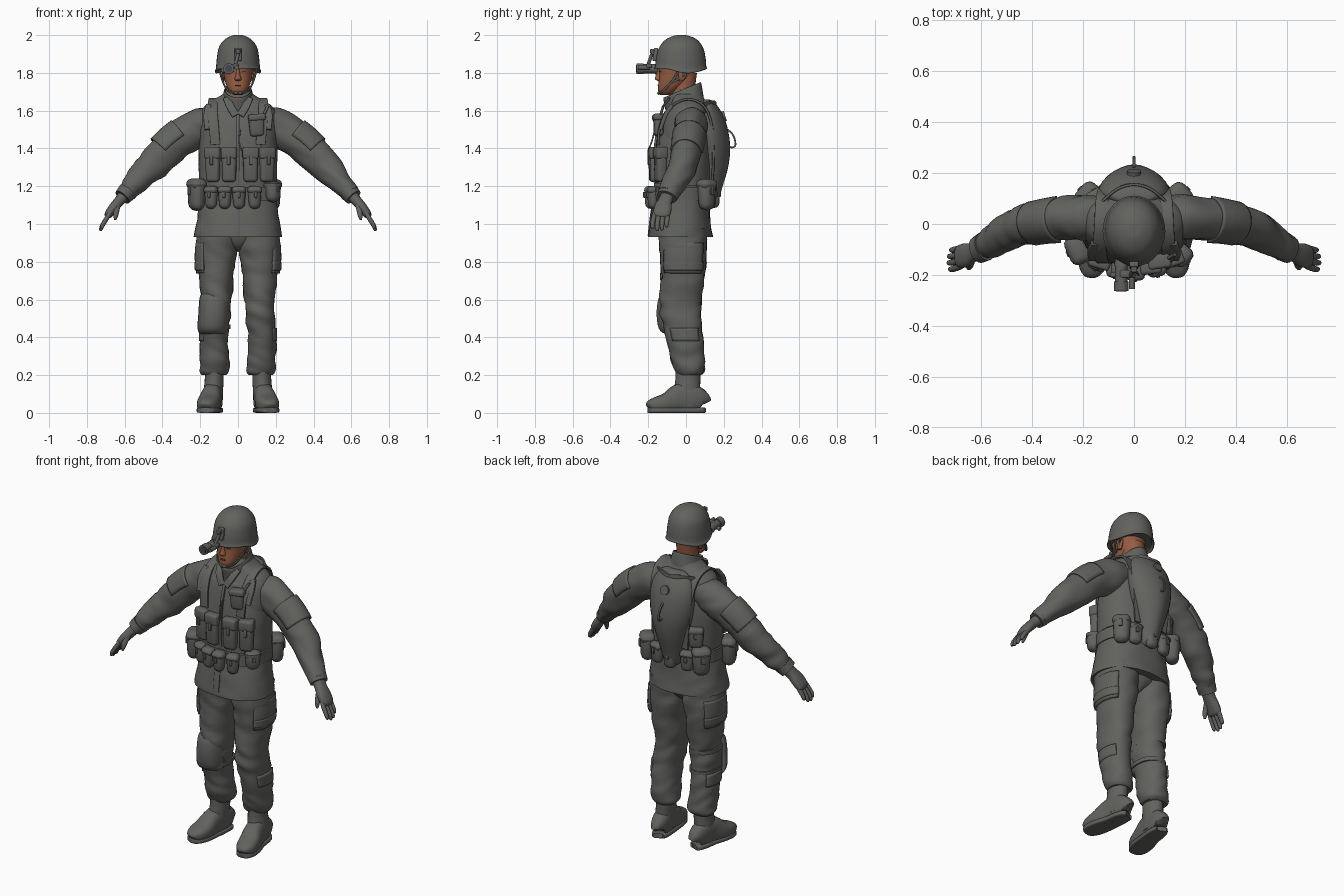
import bpy, bmesh, math
from mathutils import Vector, Matrix, noise


def material(name, rgb):
    m = bpy.data.materials.new(name)
    m.diffuse_color = (*rgb, 1)
    return m


CLOTH = material("grey cloth", (0.120, 0.124, 0.113))
SKIN = material("skin", (0.30, 0.108, 0.057))
LIP = material("lips and brows", (0.17, 0.055, 0.033))
LENS = material("dark lens", (0.05, 0.07, 0.085))


def finish(name, bm, mat, flip=False, angle=42):
    if flip:
        bmesh.ops.scale(bm, vec=(-1, 1, 1), verts=bm.verts)
    bmesh.ops.recalc_face_normals(bm, faces=bm.faces)
    me = bpy.data.meshes.new(name)
    bm.to_mesh(me)
    bm.free()
    me.materials.append(mat)
    me.shade_smooth()
    me.set_sharp_from_angle(angle=math.radians(angle))
    ob = bpy.data.objects.new(name, me)
    bpy.context.collection.objects.link(ob)
    return ob


def spline(rows, steps):
    """Catmull-Rom through rows of numbers."""
    out = []
    for i in range(len(rows) - 1):
        a, b, c, d = (rows[max(i - 1, 0)], rows[i], rows[i + 1], rows[min(i + 2, len(rows) - 1)])
        for k in range(steps):
            t = k / steps
            out.append([0.5 * (2 * q + (r - p) * t + (2 * p - 5 * q + 4 * r - s) * t * t
                               + (3 * q - p - 3 * r + s) * t ** 3) for p, q, r, s in zip(a, b, c, d)])
    return out + [list(rows[-1])]


def loft(name, rings, mat=CLOTH, ref=None, n=24, steps=4, p=2, folds=0, arc=None,
         thick=0, flip=False, warp=None, angle=42):
    """Skin over rings (x, y, z, rx, ry); level rings, or square to the path when ref is given."""
    rows = spline(rings, steps)
    bm = bmesh.new()
    loops = []
    for i, (x, y, z, rx, ry) in enumerate(rows):
        c, S, N = Vector((x, y, z)), Vector((1, 0, 0)), Vector((0, 1, 0))
        if ref:
            T = (Vector(rows[min(i + 1, len(rows) - 1)][:3]) - Vector(rows[max(i - 1, 0)][:3])).normalized()
            S = Vector(ref)
            S = (S - T * S.dot(T)).normalized()
            N = T.cross(S)
        loop = []
        for k in range(n):
            a = 2 * math.pi * k / n
            if arc:
                a = math.radians(arc[0] + (arc[1] - arc[0]) * k / (n - 1))
            u, v = math.cos(a), math.sin(a)
            off = (S * rx * math.copysign(abs(u) ** (2 / p), u) + N * ry * math.copysign(abs(v) ** (2 / p), v))
            co = c + off
            if folds:
                q = Vector((co.x * 9, co.y * 9, co.z * 20 + co.x * 9 * (-1 if flip else 1)))
                co += off.normalized() * folds * noise.noise(q)
            loop.append(bm.verts.new(warp(co) if warp else co))
        loops.append(loop)
    for a, b in zip(loops, loops[1:]):
        for k in range(n - 1 if arc else n):
            bm.faces.new((a[k], a[(k + 1) % n], b[(k + 1) % n], b[k]))
    if not arc:
        bm.faces.new(loops[0])
        bm.faces.new(loops[-1])
    ob = finish(name, bm, mat, flip, angle)
    if thick:
        mod = ob.modifiers.new("thickness", 'SOLIDIFY')
        mod.thickness, mod.offset = thick, 0
    return ob


def box(name, loc, size, rz=0, bevel=0.012, taper=1.0, mat=CLOTH, rx=0, ry=0):
    bm = bmesh.new()
    bmesh.ops.create_cube(bm, size=1)
    for v in bm.verts:
        k = taper if v.co.z < 0 else 1
        v.co = Vector((v.co.x * size[0] * k, v.co.y * size[1] * k, v.co.z * size[2]))
    bmesh.ops.bevel(bm, geom=bm.edges[:], offset=bevel, segments=3, profile=0.5, affect='EDGES')
    rot = Matrix.Rotation(rz, 4, 'Z') @ Matrix.Rotation(ry, 4, 'Y') @ Matrix.Rotation(rx, 4, 'X')
    bm.transform(Matrix.Translation(loc) @ rot)
    return finish(name, bm, mat, angle=50)


def pouch(name, x, y, z, w, d, h, rz=0, taper=0.9, soft=False):
    """Pouch with an overhanging flap and a closing tab on its outer (-y) side."""
    box(name, (x, y, z), (w, d, h), rz, min(w, d) * (.42 if soft else .3), taper)
    g = 0.003 if soft else 0.006
    box(name + "_flap", (x, y, z + h * 0.33), (w + g, d + g, h * 0.35), rz, min(w, d) * (.36 if soft else .24))
    o = Matrix.Rotation(rz, 3, 'Z') @ Vector((0, -d / 2, 0))
    box(name + "_tab", (x + o.x, y + o.y, z + h * 0.12), (w * 0.22, 0.012, h * 0.26), rz, 0.004)


def strap(name, pts, w, t=0.008, ref=(1, 0, 0), flip=False, mat=CLOTH):
    loft(name, [(*q, w / 2, t / 2) for q in pts], mat, ref, n=16, p=5, flip=flip)


def rod(name, a, b, r, mat=CLOTH, r2=None):
    ref = (1, 0, 0) if abs(a[0] - b[0]) < 0.02 else (0, 1, 0)
    loft(name, [(*a, r, r), (*b, r2 or r, r2 or r)], mat, ref, n=16, steps=1)


# Jacket, hem and collar
loft("jacket", [(0, -.03, .93, .232, .168), (0, -.03, .95, .23, .167), (0, -.028, 1.05, .215, .155),
                (0, -.02, 1.16, .2, .143), (0, -.015, 1.3, .2, .14), (0, -.01, 1.45, .205, .138),
                (0, .0, 1.55, .205, .125), (0, .008, 1.61, .192, .108), (0, .01, 1.65, .145, .092),
                (0, .004, 1.685, .085, .08), (0, .0, 1.71, .06, .07)], n=40, p=2.3, folds=.007)
strap("jacket_placket", [(-.01, -.199, .94), (-.01, -.186, 1.05), (-.01, -.166, 1.16)], .04)
tilt = lambda c: Vector((c.x, c.y, c.z + c.y * .42))
loft("collar", [(0, -.005, 1.62, .105, .1), (0, -.012, 1.67, .085, .1), (0, -.02, 1.712, .074, .1),
                (0, -.02, 1.717, .068, .092), (0, -.015, 1.69, .06, .07)], n=28, warp=tilt)
for f in (False, True):
    strap("collar_lapel", [(.06, -.085, 1.668), (.042, -.118, 1.625), (.012, -.135, 1.575)], .042, .012, flip=f)

# Trousers: seat, legs, cargo pockets; boots
loft("trouser_seat", [(0, -.012, .855, .012, .05), (0, -.012, .88, .05, .085), (0, -.012, .92, .13, .108),
                      (0, -.015, 1.0, .2, .125)], n=32)
flat = lambda c: Vector((c.x, c.y, max(c.z, 0.0)))
for side, f in (("left", False), ("right", True)):
    s = -1 if f else 1
    loft(side + "_trouser_leg", [(.112, -.015, .98, .108, .125), (.113, -.015, .88, .110, .125),
         (.116, -.015, .75, .097, .117), (.114, -.028, .6, .082, .11), (.118, -.026, .5, .079, .105),
         (.126, -.008, .4, .076, .098), (.124, .008, .3, .077, .09), (.123, .018, .225, .076, .08),
         (.124, .02, .20, .062, .062)], n=30, steps=6, p=2.2, folds=.011, flip=f)
    loft(side + "_cargo_pocket", [(.116, -.012, .90, .102, .118), (.119, -.014, .82, .104, .118),
         (.119, -.016, .74, .096, .112)], n=14, arc=(-55, 55), thick=.014, p=2.3, flip=f)
    loft(side + "_cargo_flap", [(.118, -.012, .80, .108, .122), (.118, -.014, .755, .105, .118)],
         n=14, arc=(-56, 56), thick=.012, p=2.3, flip=f)
    loft(side + "_shin_pocket", [(.125, -.01, .45, .076, .098), (.127, 0, .38, .075, .094)],
         n=10, arc=(-45, 45), thick=.012, p=2.3, flip=f)
    loft(side + "_boot_shaft", [(.126, .012, .25, .05, .066), (.126, .01, .18, .05, .066),
         (.13, .006, .12, .051, .07), (.132, .006, .04, .05, .078)], n=24, flip=f)
    foot = [(.122, .093, .05, .022, .04), (.124, .085, .058, .04, .056), (.13, .04, .075, .05, .074),
            (.138, -.03, .078, .053, .078), (.152, -.1, .054, .06, .054), (.163, -.155, .043, .056, .042),
            (.17, -.19, .036, .04, .032), (.172, -.2, .03, .02, .016)]
    loft(side + "_boot_foot", foot, ref=(1, 0, 0), p=2.6, warp=flat, flip=f)
    loft(side + "_boot_sole", [(x, y, .014, rx + .001, .014) for x, y, z, rx, ry in foot],
         ref=(1, 0, 0), p=5, warp=flat, flip=f)

    # Sleeves, cuffs, shoulder patches
    arm = [(.13, .025, 1.54, .085, .08), (.2, .027, 1.515, .088, .1), (.27, .02, 1.475, .084, .099),
           (.34, .012, 1.425, .08, .096), (.45, -.012, 1.318, .076, .085), (.54, -.06, 1.22, .066, .064),
           (.6, -.095, 1.155, .052, .047)]
    loft(side + "_sleeve", arm, ref=(0, 1, 0), n=28, steps=6, folds=.01, flip=f)
    loft(side + "_shoulder_patch", [(.29, .018, 1.463, .087, .101), (.34, .012, 1.425, .084, .1),
         (.39, .003, 1.378, .082, .097)], ref=(0, 1, 0), n=16, arc=(5, 178), thick=.012, flip=f)
    loft(side + "_cuff", [(.585, -.088, 1.172, .058, .052), (.612, -.102, 1.142, .054, .046)],
         ref=(0, 1, 0), n=20, steps=1, flip=f)

    # Gloves: palm, four fingers, thumb
    loft(side + "_glove_palm", [(.6, -.095, 1.155, .036, .032), (.63, -.11, 1.12, .037, .028),
         (.66, -.122, 1.085, .047, .026), (.685, -.128, 1.05, .044, .022), (.692, -.13, 1.035, .03, .012)],
         ref=(0, 1, 0), n=18, p=2.4, flip=f)
    for k, ln in enumerate((.068, .08, .076, .058)):
        y = -.164 + k * .023
        dy = (k - 1.5) * .002 - .01
        loft(side + "_glove_finger", [(.676, y, 1.062, .0115, .0115), (.692, y + dy * .5, 1.035, .013, .013),
             (.690 + ln * .34, y + dy, 1.035 - ln * .5, .012, .012),
             (.690 + ln * .45, y + dy, 1.04 - ln * .85, .010, .010),
             (.690 + ln * .48, y + dy, 1.035 - ln * .9, .005, .005)], ref=(0, 1, 0), n=10, steps=2, flip=f)
    loft(side + "_glove_thumb", [(.633, -.125, 1.115, .017, .017), (.642, -.152, 1.08, .016, .016),
         (.647, -.168, 1.045, .013, .013), (.65, -.172, 1.022, .006, .006)], ref=(1, 0, 0), n=12, flip=f)

    # Shoulder straps over the vest and strap pads
    strap(side + "_shoulder_strap", [(.12, -.148, 1.42), (.128, -.137, 1.52), (.135, -.09, 1.612),
          (.13, .0, 1.66), (.125, .09, 1.63), (.115, .135, 1.53), (.1, .145, 1.38), (.085, .14, 1.22)],
          .052, .014, flip=f)
    strap(side + "_strap_pad", [(.162, -.135, 1.5), (.168, -.11, 1.575), (.155, -.075, 1.628)], .03, .022, flip=f)
    strap(side + "_chin_strap", [(.1, -.035, 1.82), (.083, -.07, 1.76), (.052, -.122, 1.705), (.0, -.148, 1.69)],
          .008, .012, flip=f)
    strap(side + "_nape_strap", [(.102, .01, 1.82), (.085, -.03, 1.775), (.075, -.085, 1.745)],
          .008, .012, flip=f)
    loft(side + "_ear", [(.074, -.022, 1.815, .008, .014), (.083, -.018, 1.79, .01, .022),
         (.078, -.025, 1.757, .007, .012)], SKIN, n=12, flip=f)
    # Eyes and brows
    box(side + "_eye", (s * .032, -.1365, 1.806), (.02, .012, .005), s * .28, .002, mat=LENS)
    box(side + "_brow", (s * .034, -.1385, 1.824), (.036, .012, .007), s * .3, .003, mat=LIP)

# Knee pad on one leg with its straps
loft("knee_pad", [(-.122, -.035, .635, .05, .07), (-.124, -.035, .61, .072, .1), (-.127, -.035, .53, .076, .112),
                  (-.132, -.03, .45, .076, .106), (-.132, -.02, .425, .066, .085)],
     n=18, arc=(195, 345), thick=.018, p=2.3)
for z in (.455, .58):
    loft("knee_strap", [(-.121, -.022, z - .012, .082, .106), (-.121, -.022, z + .012, .082, .107)], steps=1, p=2.2)

# Vest, belt and belt kit
loft("vest", [(0, -.016, 1.2, .207, .15), (0, -.014, 1.3, .208, .15), (0, -.01, 1.42, .207, .148),
              (0, -.004, 1.52, .185, .136), (0, .002, 1.585, .15, .122), (0, .005, 1.6, .13, .11)],
     n=40, p=2.3, folds=.004)
strap("vest_zip", [(0, -.166, 1.22), (0, -.165, 1.4), (0, -.145, 1.52), (0, -.125, 1.58)], .018, .012)
loft("belt", [(0, -.02, 1.125, .211, .155), (0, -.02, 1.195, .211, .155)], n=40, steps=1, p=2.3)
for x, rz in ((-.132, -.3), (-.047, -.08), (.066, .1), (.152, .35)):
    pouch("magazine_pouch", x, -.172 + x * x * 1.6, 1.315, .08, .058, .185, rz)
for x, rz in ((-.142, -.4), (-.07, -.15), (.005, 0), (.088, .2)):
    pouch("belt_pouch", x, -.19 + x * x * 2, 1.14, .074, .062, .12, rz, .8, True)
box("radio_pouch", (.098, -.145, 1.522), (.082, .052, .115), .15, .016, .88, ry=-.08)
box("radio_pouch_flap", (.1, -.146, 1.565), (.09, .058, .036), .15, .012, ry=-.08)
rod("radio_antenna", (.125, -.14, 1.56), (.16, -.12, 1.625), .007)
pouch("left_hip_pouch", .185, -.122, 1.17, .085, .08, .11, .8, .9, True)
pouch("right_hip_pouch", -.22, -.1, 1.155, .115, .085, .17, -1.15, .85, True)
pouch("left_canteen", .18, .11, 1.155, .1, .085, .165, math.pi - .85, .85, True)
pouch("right_canteen", -.18, .11, 1.155, .105, .085, .165, math.pi + .85, .85, True)
for x in (-.1, 0, .1):
    pouch("back_pouch", x, .15 - x * x * 2, 1.145, .08, .06, .12, math.pi - x * 2.5, .85, True)
pouch("upper_back_pouch", -.145, .112, 1.29, .085, .05, .12, math.pi + .5, .9, True)
strap("chest_cord", [(.012, -.165, 1.5), (.006, -.18, 1.44), (.018, -.2, 1.39)], .008, .008)

# Water carrier on the back, filler cap and hose loop
loft("water_pack", [(0, .10, 1.66, .05, .02), (0, .11, 1.645, .09, .04), (0, .12, 1.58, .13, .075),
                    (0, .13, 1.5, .14, .092), (0, .136, 1.4, .128, .098), (0, .135, 1.3, .1, .088),
                    (0, .13, 1.2, .072, .064), (0, .12, 1.12, .052, .05), (0, .11, 1.1, .03, .03)], n=28, p=1.75)
strap("pack_yoke", [(-.12, .09, 1.625), (-.06, .14, 1.64), (0, .155, 1.632), (.06, .14, 1.64), (.12, .09, 1.625)],
      .012, .03, (0, 1, 0))
rod("filler_cap", (0, .17, 1.56), (0, .208, 1.572), .027)
strap("hose_loop", [(0, .22, 1.5), (0, .25, 1.47), (0, .262, 1.42), (0, .245, 1.405), (0, .228, 1.41)], .011, .009)

# Neck, head, nose and lips
loft("neck", [(0, -.01, 1.62, .062, .065), (0, -.015, 1.7, .058, .062), (0, -.01, 1.8, .06, .068)], SKIN)
loft("head", [(0, -.11, 1.684, .02, .026), (0, -.104, 1.692, .036, .04), (0, -.086, 1.72, .056, .062),
              (0, -.06, 1.76, .070, .084), (0, -.048, 1.8, .076, .093), (0, -.042, 1.85, .08, .103),
              (0, -.035, 1.9, .07, .09)], SKIN, n=28, p=2.2)
loft("nose", [(0, -.135, 1.825, .008, .012), (0, -.143, 1.79, .011, .016), (0, -.147, 1.768, .018, .018),
              (0, -.138, 1.758, .012, .012)], SKIN, n=14)
box("mouth", (0, -.1435, 1.735), (.034, .014, .009), 0, .004, mat=LIP)
box("chin_cup", (0, -.142, 1.695), (.04, .016, .016), 0, .005)


# Helmet with a rim that dips over the ears and nape
def rim(c):
    w = max(0, min(1, (1.93 - c.z) / .11))
    dip = .022 * max(0, math.cos((c.y - .01) * 16))
    return Vector((c.x, c.y, c.z - w * dip))


loft("helmet", [(0, -.025, 2.0, .004, .004), (0, -.025, 1.997, .033, .038), (0, -.025, 1.975, .073, .085),
                (0, -.026, 1.935, .101, .116), (0, -.027, 1.885, .112, .13), (0, -.028, 1.84, .117, .135),
                (0, -.028, 1.825, .123, .139), (0, -.028, 1.82, .118, .134), (0, -.028, 1.835, .108, .124)],
     n=36, warp=rim)

# Night sight: mount, swing arm, tube and eyepiece
box("sight_mount", (0, -.162, 1.897), (.036, .022, .07), 0, .006, rx=-.15)
box("sight_mount_clip", (0, -.177, 1.915), (.024, .025, .025), 0, .004)
rod("sight_arm", (0, -.18, 1.9), (-.012, -.2, 1.845), .009)
box("sight_bracket", (-.025, -.195, 1.838), (.06, .03, .02), 0, .005)
rod("sight_tube", (-.05, -.15, 1.822), (-.05, -.235, 1.822), .024)
rod("sight_front_ring", (-.05, -.225, 1.822), (-.05, -.262, 1.822), .029)
rod("sight_lens", (-.05, -.26, 1.822), (-.05, -.265, 1.822), .02, LENS)
rod("sight_eyecup", (-.05, -.135, 1.82), (-.05, -.165, 1.82), .024, CLOTH, .028)
rod("sight_lamp", (-.008, -.19, 1.828), (-.008, -.255, 1.828), .011)
rod("sight_knob", (-.05, -.2, 1.822), (-.088, -.2, 1.808), .011)
